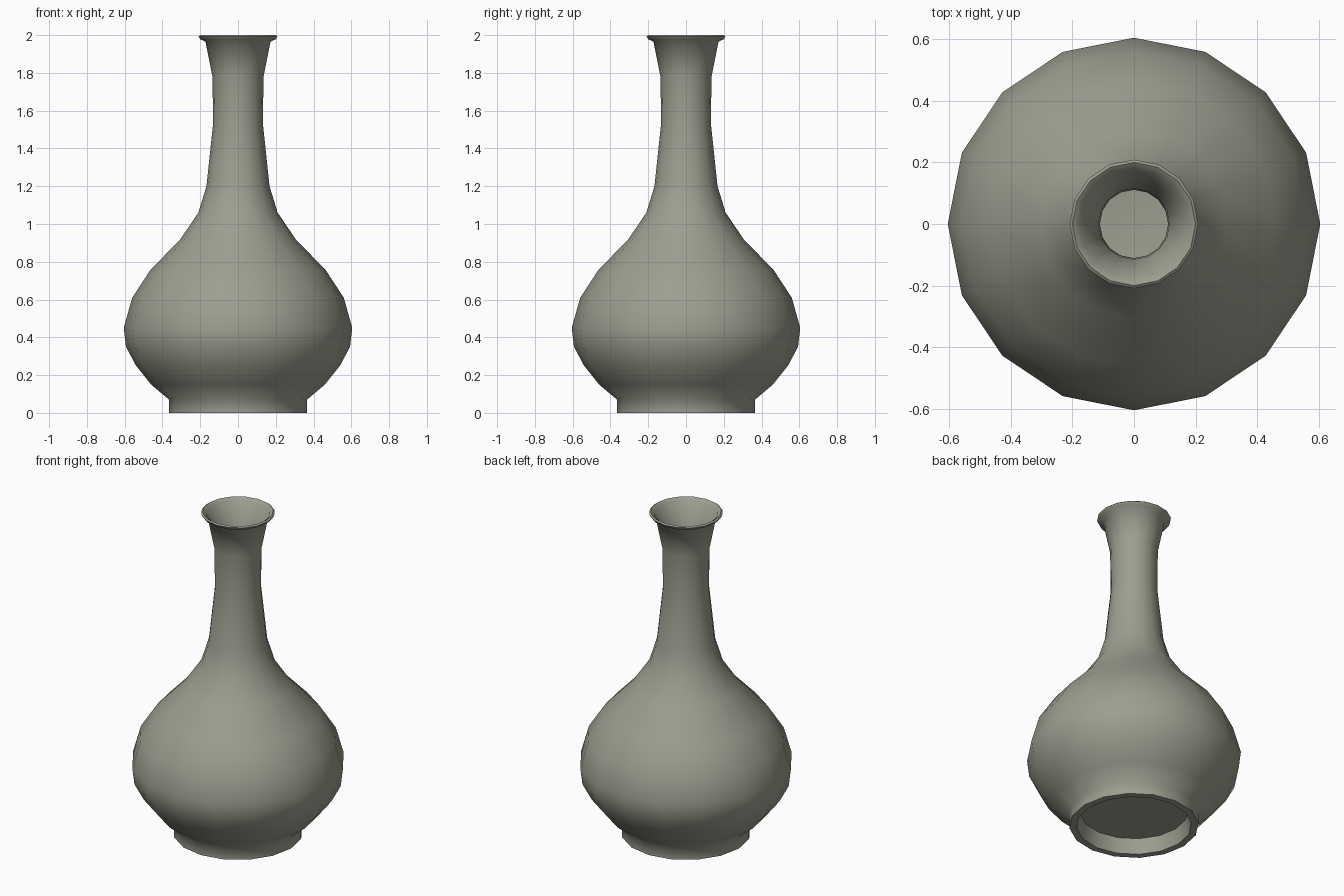
import bpy, bmesh, math

if "Cube" in bpy.data.objects:
    bpy.data.objects.remove(bpy.data.objects["Cube"])

SIDES = 16

glaze = bpy.data.materials.new("grey_green_glaze")
glaze.diffuse_color = (0.34, 0.34, 0.28, 1)
glaze.use_nodes = True
glaze.node_tree.nodes["Principled BSDF"].inputs["Base Color"].default_value = glaze.diffuse_color

# Profile (radius, height): underside recess, foot, belly, neck, lip, then inside
profile = [
    (0, 0.09), (0.305, 0.09), (0.325, 0.0), (0.365, 0.0), (0.365, 0.07),
    (0.46, 0.15), (0.54, 0.25), (0.593, 0.35), (0.605, 0.45), (0.56, 0.61),
    (0.465, 0.755), (0.305, 0.92), (0.21, 1.06), (0.167, 1.20), (0.132, 1.53),
    (0.135, 1.78), (0.172, 1.965), (0.20, 1.978), (0.209, 1.993), (0.20, 2.0),
    (0.178, 1.985), (0.115, 1.78), (0.111, 1.53), (0.145, 1.20), (0.19, 1.06),
    (0.285, 0.92), (0.44, 0.755), (0.535, 0.61), (0.58, 0.45), (0.565, 0.35),
    (0.51, 0.25), (0.43, 0.16), (0.33, 0.12), (0, 0.12),
]

# Lathe the profile around z
bm = bmesh.new()
rings = []
for r, z in profile:
    n = SIDES if r > 0 else 1
    rings.append([bm.verts.new((r * math.cos(2 * math.pi * i / SIDES),
                                r * math.sin(2 * math.pi * i / SIDES), z))
                  for i in range(n)])
for a, b in zip(rings, rings[1:]):
    for i in range(SIDES):
        j = (i + 1) % SIDES
        if len(a) == 1:
            bm.faces.new((a[0], b[j], b[i]))
        elif len(b) == 1:
            bm.faces.new((a[i], a[j], b[0]))
        else:
            bm.faces.new((a[i], a[j], b[j], b[i]))
bmesh.ops.recalc_face_normals(bm, faces=bm.faces[:])

mesh = bpy.data.meshes.new("vase")
bm.to_mesh(mesh)
bm.free()
mesh.materials.append(glaze)
vase = bpy.data.objects.new("vase", mesh)
bpy.context.collection.objects.link(vase)

# Smooth body with crisp foot edge
bpy.context.view_layer.objects.active = vase
vase.select_set(True)
bpy.ops.object.shade_smooth_by_angle(angle=math.radians(60))
